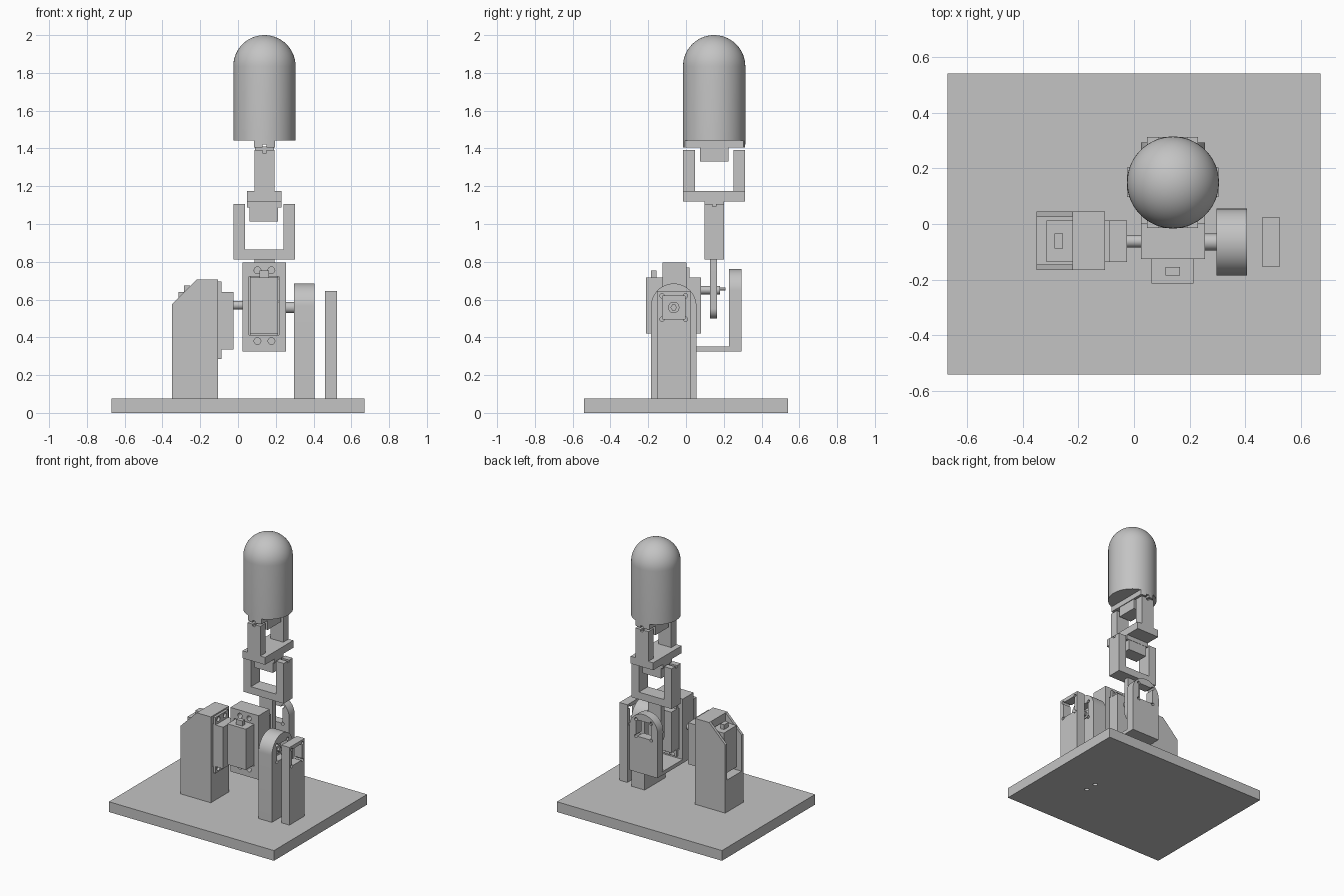
import bpy, bmesh, math
from mathutils import Vector

if "Cube" in bpy.data.objects:
    bpy.data.objects.remove(bpy.data.objects["Cube"])

grey = bpy.data.materials.new("light_grey")
grey.diffuse_color = (0.55, 0.55, 0.55, 1)
grey.use_nodes = True
grey.node_tree.nodes["Principled BSDF"].inputs["Base Color"].default_value = grey.diffuse_color


def finish(name, bm):
    bmesh.ops.recalc_face_normals(bm, faces=bm.faces)
    me = bpy.data.meshes.new(name)
    bm.to_mesh(me)
    bm.free()
    me.materials.append(grey)
    ob = bpy.data.objects.new(name, me)
    bpy.context.collection.objects.link(ob)
    return ob


def box(name, x, y, z):
    bm = bmesh.new()
    bmesh.ops.create_cube(bm, size=1)
    for v in bm.verts:
        v.co = [(r[0] + r[1]) / 2 + c * (r[1] - r[0]) for r, c in zip((x, y, z), v.co)]
    return finish(name, bm)


def prism(name, points, axis, lo, hi):
    """Extrude a 2D outline along an axis (remaining axes kept in order)."""
    bm = bmesh.new()

    def place(p, d):
        c = list(p)
        c.insert("xyz".index(axis), d)
        return bm.verts.new(c)
    face = bm.faces.new([place(p, lo) for p in points])
    new = bmesh.ops.extrude_face_region(bm, geom=[face])["geom"]
    offset = Vector([hi - lo if a == axis else 0 for a in "xyz"])
    bmesh.ops.translate(bm, vec=offset, verts=[g for g in new if isinstance(g, bmesh.types.BMVert)])
    return finish(name, bm)


def arc(cx, cy, r, a0, a1, n):
    return [(cx + r * math.cos(math.radians(a0 + (a1 - a0) * i / n)),
             cy + r * math.sin(math.radians(a0 + (a1 - a0) * i / n))) for i in range(n + 1)]


def rod(name, axis, centre, r, lo, hi, sides=24):
    return smooth(prism(name, arc(*centre, r, 0, 360, sides)[:-1], axis, lo, hi))


def smooth(ob):
    bpy.ops.object.select_all(action='DESELECT')
    ob.select_set(True)
    bpy.context.view_layer.objects.active = ob
    bpy.ops.object.shade_smooth_by_angle(angle=math.radians(30))
    return ob


def cut(ob, *cutters):
    for c in cutters:
        bpy.context.view_layer.objects.active = ob
        m = ob.modifiers.new("cut", 'BOOLEAN')
        m.operation, m.solver, m.object = 'DIFFERENCE', 'EXACT', c
        bpy.ops.object.modifier_apply(modifier=m.name)
        bpy.data.objects.remove(c)
    return ob


def corner_holes(axis, centre, d, lo, hi):
    return [rod("cutter", axis, (centre[0] + i * d, centre[1] + j * d), 0.012, lo, hi, 12)
            for i in (-1, 1) for j in (-1, 1)]


# Base plate and the post beside the middle frame, with two screw holes from below
cut(box("base_plate", (-.67, .67), (-.54, .54), (0, .075)),
    *[rod("cutter", 'z', (.33, y), .016, -.05, .2) for y in (-.108, -.02)])
CY, CZ = -.065, .558
post = prism("bearing_post", [(-.185, .075)] + arc(CY, .565, .12, 180, 0, 28) + [(.055, .075)],
             'x', .297, .405)
cut(post, box("cutter", (.35, .5), (-.125, -.005), (.498, .618)),
    *corner_holes('x', (CY, CZ), .062, .36, .5),
    *[rod("cutter", 'z', (.33, y), .016, -.05, .2) for y in (-.108, -.02)])
smooth(post)
rod("bearing_shaft", 'x', (CY, CZ), .03, .245, .375)
rod("bearing_shaft_tip", 'x', (CY, CZ), .017, .37, .39, 6)

# Outer post with square window
cut(box("outer_post", (.46, .525), (-.153, .023), (.075, .645)),
    box("cutter", (.4, .6), (-.125, -.005), (.498, .618)),
    *corner_holes('x', (CY, CZ), .062, .4, .6))

# Motor housing: sloped top, open pocket at the back, slot for the motor
housing = prism("motor_housing", [(-.35, .075), (-.105, .075), (-.105, .705), (-.22, .705), (-.35, .575)],
                'y', -.165, .045)
cut(housing, box("cutter", (-.5, -.22), (-.145, .025), (.31, .9)),
    box("cutter", (-.3, 0), (-.142, .017), (.328, .647)))

# Left motor lying along x
box("left_motor", (-.315, -.025), (-.137, .012), (.335, .64))
cut(box("left_motor_flange", (-.105, -.087), (-.137, .012), (.285, .695)),
    *[rod("cutter", 'x', (CY + s * .037, z), .017, -.12, -.07, 16) for s in (-1, 1) for z in (.31, .67)])
box("left_motor_plug", (-.285, -.255), (-.088, -.035), (.63, .675))
rod("left_motor_shaft", 'x', (-.062, .57), .022, -.03, .04)

# Middle frame with motor slot and screw holes
XC = .14
cut(box("motor_frame", (.025, .255), (-.125, .002), (.325, .795)),
    box("cutter", (.057, .218), (-.3, .3), (.413, .723)),
    *[rod("cutter", 'y', (XC + s * .037, z), .018, -.3, .3, 16) for s in (-1, 1) for z in (.38, .755)])
box("middle_motor", (.063, .213), (-.213, .08), (.42, .718))
cut(box("middle_motor_flange", (.063, .213), (.002, .018), (.368, .77)),
    *[rod("cutter", 'y', (XC + s * .037, z), .018, -.1, .1, 16) for s in (-1, 1) for z in (.38, .755)])
box("middle_motor_plug", (.113, .165), (-.185, -.155), (.71, .755))
rod("middle_motor_shaft", 'y', (XC, .65), .022, .07, .18)

# Floor strip and rounded back bracket
box("bracket_floor", (.025, .255), (-.05, .24), (.325, .352))
bracket = prism("back_bracket", [(.027, .325)] + arc(XC, .647, .115, 180, 0, 28)[:] + [(.255, .325)],
                'y', .228, .293)
cut(bracket, box("cutter", (.08, .2), (.1, .4), (.59, .71)),
    *corner_holes('y', (XC, .65), .062, .1, .4))
smooth(bracket)
rod("bracket_pin", 'y', (XC, .655), .008, .16, .21, 12)

# Swinging link with rounded bottom
smooth(prism("finger_link", [(.193, .815)] + arc(XC, .553, .053, 0, -180, 20) + [(.087, .815)],
             'y', .127, .165))


# Forks: U outlines, each arm tipped with a small groove
def fork_outline(a, b, z0, z1):
    return [(a, z0), (b, z0), (b, z1), (b - .062, z1), (b - .062, z0 + .053),
            (a + .062, z0 + .053), (a + .062, z1), (a, z1)]


cut(prism("lower_fork", fork_outline(-.025, .303, .812, 1.107), 'y', .097, .202),
    box("cutter", (-.1, .4), (.14, .16), (1.092, 1.2)))
cut(prism("upper_fork", fork_outline(-.015, .313, 1.12, 1.392), 'x', .087, .192),
    box("cutter", (.13, .15), (-.1, .4), (1.377, 1.5)))
box("upper_fork_plate", (.047, .23), (-.015, .313), (1.12, 1.174))
box("lower_knuckle", (.047, .23), (.097, .202), (1.088, 1.13))
box("lower_tongue", (.062, .213), (.1, .2), (1.012, 1.1))

# Fingertip: domed cylinder, lug and tongue beneath
YC, R = .149, .165
bm = bmesh.new()
profile = [(0, 1.443), (R, 1.443)] + arc(0, 2 - R, R, 0, 90, 14)
vs = [bm.verts.new((XC + max(r, 0), YC, z)) for r, z in profile]
es = [bm.edges.new(p) for p in zip(vs, vs[1:])]
bmesh.ops.spin(bm, geom=vs + es, cent=(XC, YC, 0), axis=(0, 0, 1), angle=2 * math.pi, steps=64)
bmesh.ops.remove_doubles(bm, verts=bm.verts, dist=1e-4)
smooth(finish("fingertip", bm))
half = 19.5
lug = prism("fingertip_lug", arc(XC, YC, R, 90 - half, 90 + half, 8) + arc(XC, YC, R, 270 - half, 270 + half, 8),
            'z', 1.405, 1.45)
cut(lug, box("cutter", (.13, .15), (-.1, .4), (1.39, 1.42)))
box("fingertip_tongue", (.09, .19), (.073, .225), (1.332, 1.41))
